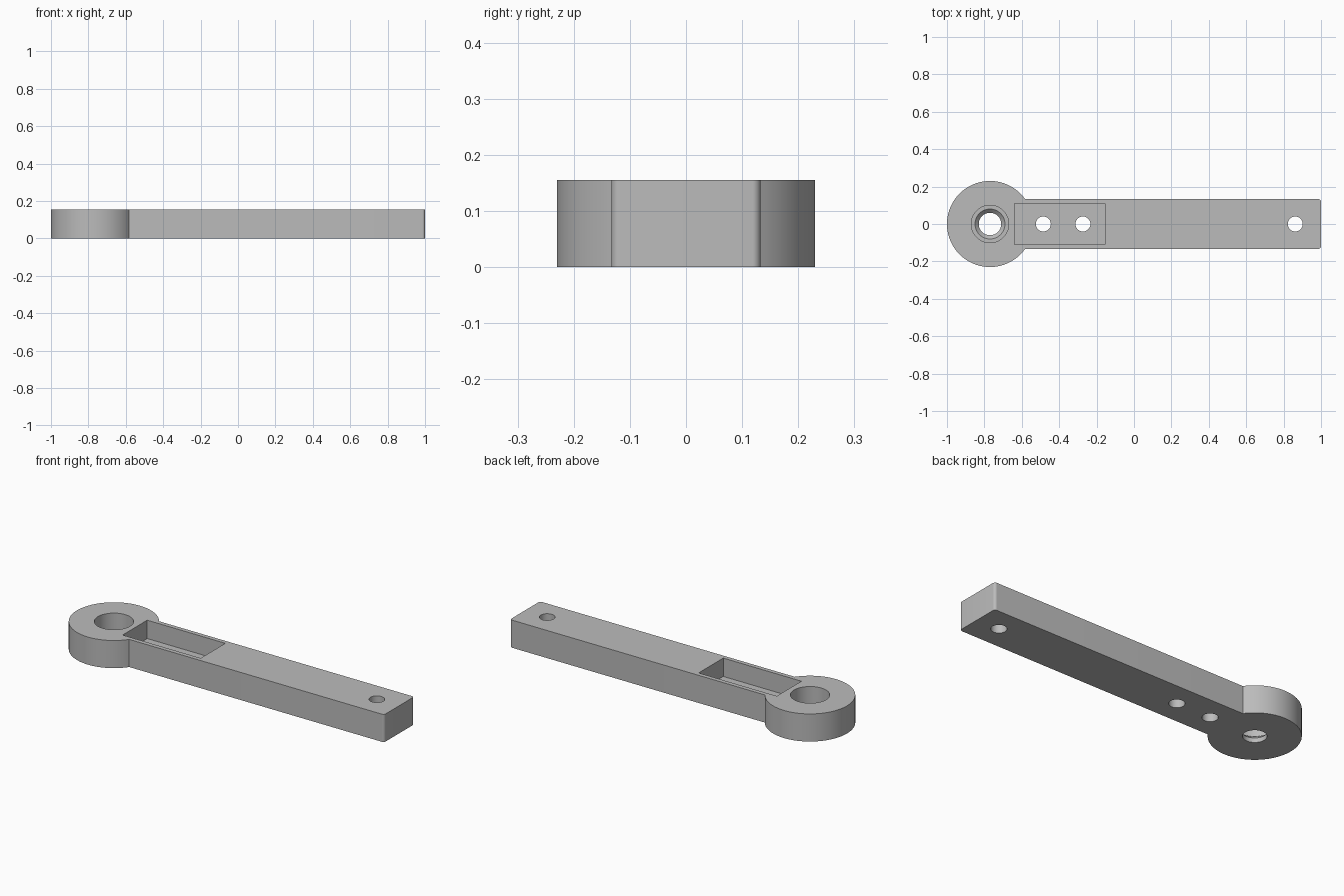
import bpy, bmesh, math

if "Cube" in bpy.data.objects:
    bpy.data.objects.remove(bpy.data.objects["Cube"], do_unlink=True)

HEIGHT = 0.155
HALF_W = 0.133
EYE_X, EYE_R = -0.77, 0.23
CORNER = 0.015
POCKET_Z = 0.052

grey = bpy.data.materials.new("plain grey")
grey.use_nodes = True
colour = (0.5, 0.5, 0.5, 1)
grey.diffuse_color = colour
grey.node_tree.nodes["Principled BSDF"].inputs["Base Color"].default_value = colour


def arc(cx, cy, r, start, end, steps):
    """Points along an arc, angles in radians."""
    angles = [start + (end - start) * i / steps for i in range(steps + 1)]
    return [(cx + r * math.cos(a), cy + r * math.sin(a)) for a in angles]


def loft(name, rings):
    """Closed solid from stacked outlines, each given as (z, points)."""
    bm = bmesh.new()
    loops = [[bm.verts.new((x, y, z)) for x, y in pts] for z, pts in rings]
    for low, high in zip(loops, loops[1:]):
        for i in range(len(low)):
            j = (i + 1) % len(low)
            bm.faces.new((low[i], low[j], high[j], high[i]))
    bm.faces.new(loops[0][::-1])
    bm.faces.new(loops[-1])
    bmesh.ops.recalc_face_normals(bm, faces=bm.faces)
    mesh = bpy.data.meshes.new(name)
    bm.to_mesh(mesh)
    bm.free()
    obj = bpy.data.objects.new(name, mesh)
    bpy.context.collection.objects.link(obj)
    mesh.materials.append(grey)
    return obj


def bore(name, x, profile, steps=48):
    """Round cutter from (radius, z) pairs."""
    return loft(name, [(z, arc(x, 0, r, 0, math.tau, steps)[:-1]) for r, z in profile])


# Lever outline: round eye joined to a straight bar with softened end corners
join = math.asin(HALF_W / EYE_R)
outline = arc(EYE_X, 0, EYE_R, join, math.tau - join, 96)
edge = HALF_W - CORNER
outline += arc(1 - CORNER, -edge, CORNER, -math.pi / 2, 0, 8)
outline += arc(1 - CORNER, edge, CORNER, 0, math.pi / 2, 8)
lever = loft("lever_arm", [(0, outline), (HEIGHT, outline)])

# Stepped eye bore with a tapered seat
top = HEIGHT + 0.1
cutters = [bore("eye_bore", EYE_X, [(0.06, -0.1), (0.06, 0.025), (0.08, 0.045),
                                    (0.1, 0.045), (0.1, top)], 64)]

# Rectangular pocket
rect = [(-0.64, -0.109), (-0.155, -0.109), (-0.155, 0.109), (-0.64, 0.109)]
cutters.append(loft("pocket", [(POCKET_Z, rect), (top, rect)]))

# Screw holes: two in the pocket floor, one at the bar end
for x in (-0.485, -0.273, 0.862):
    cutters.append(bore("screw_hole", x, [(0.04, -0.1), (0.04, top)]))

# Cut the openings, then remove the cutters
bpy.context.view_layer.objects.active = lever
lever.select_set(True)
for cutter in cutters:
    cutter.hide_render = True
    mod = lever.modifiers.new("cut", "BOOLEAN")
    mod.operation = "DIFFERENCE"
    mod.solver = "EXACT"
    mod.object = cutter
    bpy.ops.object.modifier_apply(modifier=mod.name)
    bpy.data.objects.remove(cutter, do_unlink=True)

bpy.ops.object.select_all(action="DESELECT")
lever.select_set(True)
bpy.context.view_layer.objects.active = lever
bpy.ops.object.shade_smooth_by_angle(angle=math.radians(30))
